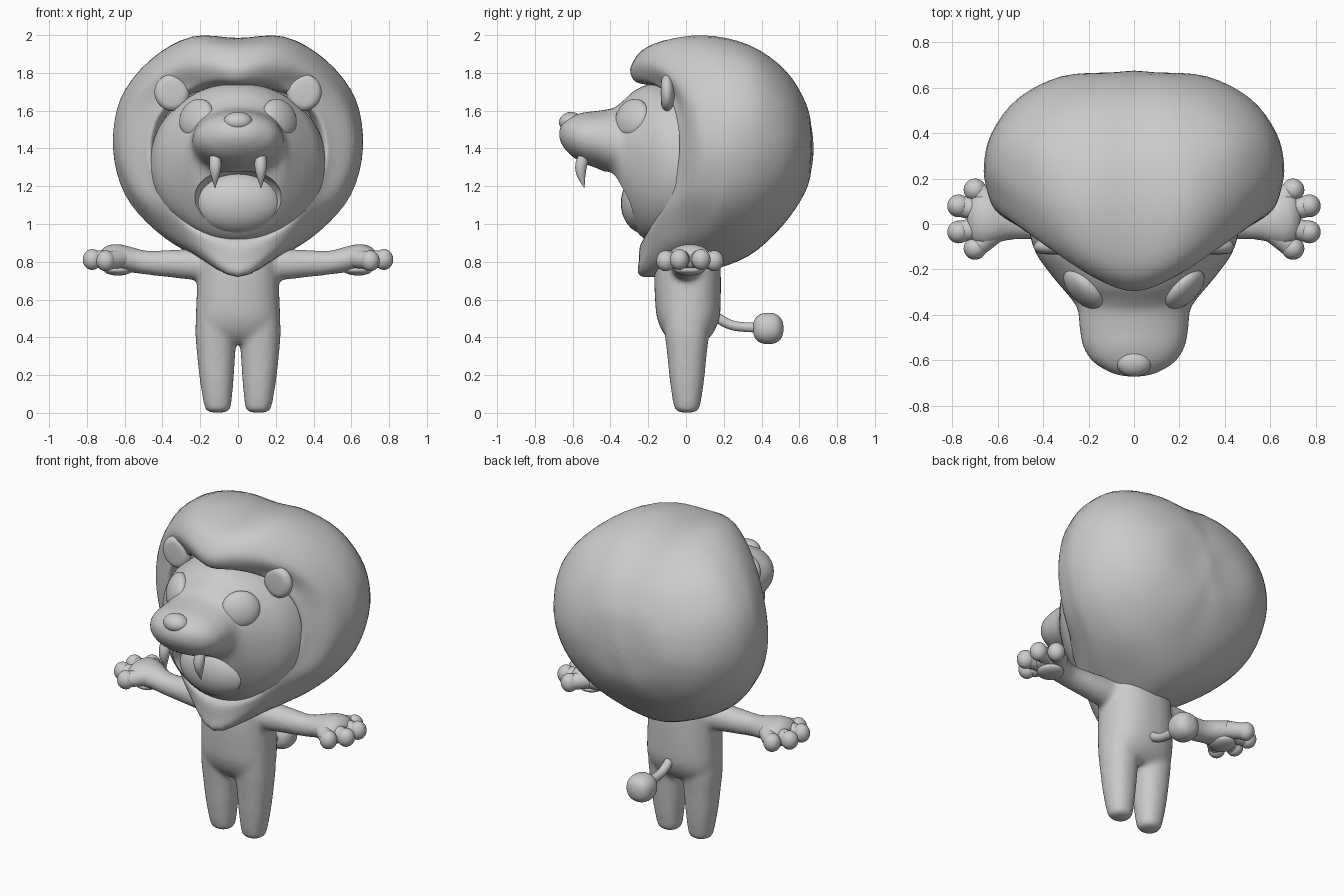
import bpy, bmesh, math
from mathutils import Vector as V

if "Cube" in bpy.data.objects:
    bpy.data.objects.remove(bpy.data.objects["Cube"])

grey = bpy.data.materials.new("plain grey")
grey.diffuse_color = (0.6, 0.6, 0.6, 1)
grey.use_nodes = True
grey.node_tree.nodes["Principled BSDF"].inputs["Base Color"].default_value = grey.diffuse_color


def finish(ob, name, angle=60):
    """Name, colour and smooth one part."""
    ob.name = name
    ob.data.materials.clear()
    ob.data.materials.append(grey)
    bpy.ops.object.select_all(action='DESELECT')
    ob.select_set(True)
    bpy.context.view_layer.objects.active = ob
    bpy.ops.object.shade_smooth_by_angle(angle=math.radians(angle))
    return ob


def bake(ob):
    """Apply modifiers."""
    bpy.ops.object.select_all(action='DESELECT')
    ob.select_set(True)
    bpy.context.view_layer.objects.active = ob
    bpy.ops.object.convert(target='MESH')
    return bpy.context.view_layer.objects.active


def spline(p, n, closed=False):
    """Smooth curve through the points, n steps per span."""
    c, out = len(p), []
    for i in range(c if closed else c - 1):
        a, b, d, e = [p[(i + k) % c] if closed else p[min(max(i + k, 0), c - 1)] for k in (-1, 0, 1, 2)]
        for s in range(n):
            t = s / n
            out.append(0.5 * (2 * b + (d - a) * t + (2 * a - 5 * b + 4 * d - e) * t * t
                              + (3 * b - a - 3 * d + e) * t ** 3))
    return out if closed else out + [p[-1].copy()]


def loft(name, rings, steps=4, caps=(True, True)):
    """Skin a smooth surface through closed rings."""
    cols = [spline([r[i] for r in rings], steps) for i in range(len(rings[0]))]
    n, m = len(cols), len(cols[0])
    bm = bmesh.new()
    vs = [[bm.verts.new(p) for p in col] for col in cols]
    for i in range(n):
        for j in range(m - 1):
            k = (i + 1) % n
            bm.faces.new((vs[i][j], vs[k][j], vs[k][j + 1], vs[i][j + 1]))
    if caps[0]:
        bm.faces.new([c[0] for c in vs])
    if caps[1]:
        bm.faces.new([c[-1] for c in vs])
    bmesh.ops.recalc_face_normals(bm, faces=bm.faces)
    me = bpy.data.meshes.new(name)
    bm.to_mesh(me)
    bm.free()
    ob = bpy.data.objects.new(name, me)
    bpy.context.collection.objects.link(ob)
    return finish(ob, name)


def oval(c, ux, uy, power=2.0, n=40):
    """Superellipse ring around c."""
    pts = []
    for i in range(n):
        a = math.tau * i / n
        ca, sa = math.cos(a), math.sin(a)
        pts.append(V(c) + V(ux) * math.copysign(abs(ca) ** (2 / power), ca)
                   + V(uy) * math.copysign(abs(sa) ** (2 / power), sa))
    return pts


def ball(name, loc, r, rot=(0, 0, 0)):
    bpy.ops.mesh.primitive_uv_sphere_add(segments=32, ring_count=20, location=loc, rotation=rot)
    ob = bpy.context.object
    ob.scale = r
    return finish(ob, name)


def tube(name, pts, radii):
    """Tapered round tube along a path."""
    cu = bpy.data.curves.new(name, 'CURVE')
    cu.dimensions, cu.bevel_depth, cu.bevel_resolution, cu.use_fill_caps = '3D', 1, 5, True
    path = spline([V(p) for p in pts], 5)
    rad = spline([V((r, 0, 0)) for r in radii], 5)
    sp = cu.splines.new('POLY')
    sp.points.add(len(path) - 1)
    for q, p, r in zip(sp.points, path, rad):
        q.co, q.radius = (*p, 1), r.x
    ob = bpy.data.objects.new(name, cu)
    bpy.context.collection.objects.link(ob)
    return finish(bake(ob), name)


# Mane: radius and depth of each ring at five angles from top to bottom
FRONT = [
    [(.31, -.10), (.34, -.09), (.39, -.03), (.42, .03), (.43, .06), (.42, .04), (.42, -.02), (.44, -.10), (.46, -.15)],
    [(.335, -.20), (.365, -.17), (.41, -.10), (.45, -.05), (.46, -.03), (.455, -.06), (.46, -.13), (.48, -.20), (.495, -.235)],
    [(.36, -.275), (.40, -.22), (.46, -.095), (.50, -.03), (.51, -.01), (.505, -.035), (.50, -.12), (.53, -.20), (.60, -.25)],
    [(.44, -.29), (.50, -.225), (.56, -.09), (.60, .025), (.61, .06), (.59, .03), (.56, -.03), (.58, -.16), (.665, -.25)],
    [(.545, -.19), (.60, -.115), (.63, .03), (.65, .13), (.65, .16), (.63, .14), (.60, .07), (.605, -.08), (.68, -.18)],
]
BACK = [
    [(.585, .08), (.64, .10), (.66, .18), (.675, .25), (.66, .26), (.645, .23), (.615, .18), (.61, .10), (.65, .10)],
    [(.54, .33), (.585, .34), (.63, .37), (.64, .40), (.625, .40), (.605, .38), (.575, .36), (.56, .34), (.57, .33)],
    [(.40, .53), (.44, .53), (.48, .54), (.51, .55), (.515, .55), (.49, .54), (.45, .53), (.42, .52), (.41, .51)],
    [(.23, .635), (.25, .638), (.28, .642), (.31, .648), (.32, .65), (.30, .642), (.26, .638), (.24, .635), (.23, .63)],
    [(.09, .668)] * 9,
    [(.004, .675)] * 9,
]
rings = []
for row in FRONT + BACK:
    full = row + row[-2:0:-1]
    ctrl = []
    for i, (r, y) in enumerate(full):
        a = math.tau * i / 16
        ctrl.append(V((r * math.sin(a), y, 1.4 + r * math.cos(a))))
    rings.append(spline(ctrl, 4, True))
loft("mane", rings, 4, (False, True))

# Head with muzzle: y, half width, bottom, top
HEAD = [(.12, .44, .95, 1.72), (0, .465, .90, 1.735), (-.12, .435, .90, 1.745), (-.21, .375, .915, 1.735),
        (-.28, .318, .985, 1.70), (-.335, .272, 1.08, 1.65), (-.385, .246, 1.24, 1.615), (-.46, .238, 1.29, 1.60),
        (-.54, .222, 1.32, 1.59), (-.605, .18, 1.36, 1.57), (-.65, .11, 1.41, 1.54), (-.668, .05, 1.45, 1.50),
        (-.671, .004, 1.47, 1.478)]
head = loft("head", [oval((0, y, (a + b) / 2), (w, 0, 0), (0, 0, (b - a) / 2), 2.1, 64)
                     for y, w, a, b in HEAD])

# Open mouth and tongue
cutter = ball("mouth_cutter", (0, -.36, 1.12), (.242, .18, .175))
mod = head.modifiers.new("mouth", 'BOOLEAN')
mod.operation, mod.object, mod.solver = 'DIFFERENCE', cutter, 'EXACT'
head = finish(bake(head), "head", 40)
bpy.data.objects.remove(cutter)
ball("tongue", (0, -.21, 1.11), (.238, .135, .165))

# Nose
ball("nose", (0, -.613, 1.543), (.076, .06, .05), (.25, 0, 0))

for s, side in ((-1, "left"), (1, "right")):
    # Eyes lie flat against the cheeks
    d = V((s * .66, -.68, .30)).normalized()
    eye = ball(side + "_eye", (s * .22, -.286, 1.56), (.112, .106, .055))
    eye.rotation_euler = d.to_track_quat('Z', 'Y').to_euler()

    # Ears with a very shallow dish in front
    ear = ball(side + "_ear", (s * .35, -.1, 1.695), (.092, .045, .097), (0, s * .3, 0))
    for v in ear.data.vertices:
        q = math.hypot(v.co.x, v.co.z)
        if v.co.y < 0 and q < .75:
            v.co.y += .25 * (1 - (q / .75) ** 2)

    # Fangs
    tube(side + "_fang", [(s * .12, -.54, 1.36), (s * .12, -.555, 1.31), (s * .121, -.555, 1.26), (s * .122, -.538, 1.19)],
         [.03, .032, .024, .001])

# Body parts, fused into one skin
parts = [loft("torso", [oval((0, y, z), (w, 0, 0), (0, d, 0), 2.3) for z, w, d, y in (
    (1.0, .17, .14, .01), (.88, .20, .165, .01), (.75, .212, .176, .008), (.6, .22, .174, .01),
    (.5, .223, .165, .012), (.42, .215, .13, .012), (.37, .19, .08, .01))])]
for s in (-1, 1):
    parts.append(loft("leg", [oval((s * x, .005, z), (w, 0, 0), (0, d, 0), 2.2) for z, x, w, d in (
        (.56, .113, .108, .13), (.42, .115, .110, .118), (.32, .116, .102, .106), (.18, .113, .090, .092),
        (.07, .109, .076, .076), (.02, .107, .066, .064), (.002, .107, .045, .043))]))
    parts.append(loft("arm", [oval((s * x, y, z), (0, w, 0), (0, 0, h)) for x, y, z, w, h in (
        (.05, .0, .78, .09, .09), (.2, .0, .785, .085, .085), (.35, .0, .79, .073, .074), (.48, .0, .795, .068, .064),
        (.56, .012, .81, .085, .068), (.64, .02, .823, .115, .072), (.70, .022, .823, .11, .06),
        (.735, .022, .815, .07, .035))]))
bpy.ops.object.select_all(action='DESELECT')
for p in parts:
    p.select_set(True)
bpy.context.view_layer.objects.active = parts[0]
bpy.ops.object.join()
body = parts[0]
remesh = body.modifiers.new("fuse", 'REMESH')
remesh.mode, remesh.voxel_size = 'VOXEL', .014
soft = body.modifiers.new("soften", 'SMOOTH')
soft.factor, soft.iterations = .5, 10
finish(bake(body), "body", 80)

# Fingers and paw pads
for s, side in ((-1, "left"), (1, "right")):
    for i, (x, y, z) in enumerate(((.70, .15, .805), (.772, .08, .812), (.772, -.035, .812), (.70, -.107, .805))):
        ball(f"{side}_finger_{i + 1}", (s * x, y, z), (.05, .05, .055))
        tube(f"{side}_knuckle_{i + 1}", [(s * .62, .02 + (y - .02) * .45, .818), (s * x, y, z)], [.052, .046])
    ball(side + "_paw_pad", (s * .635, .02, .757), (.075, .078, .03))

# Tail with round tuft
tube("tail", [(0, .13, .54), (0, .18, .495), (0, .26, .46), (0, .40, .45)], [.026, .027, .026, .026])
loft("tail_tuft", [oval((0, y, .447), (r, 0, 0), (0, 0, r), 2.2) for y, r in (
    (.354, .004), (.362, .045), (.39, .074), (.435, .083), (.48, .074), (.508, .045), (.517, .004))])
